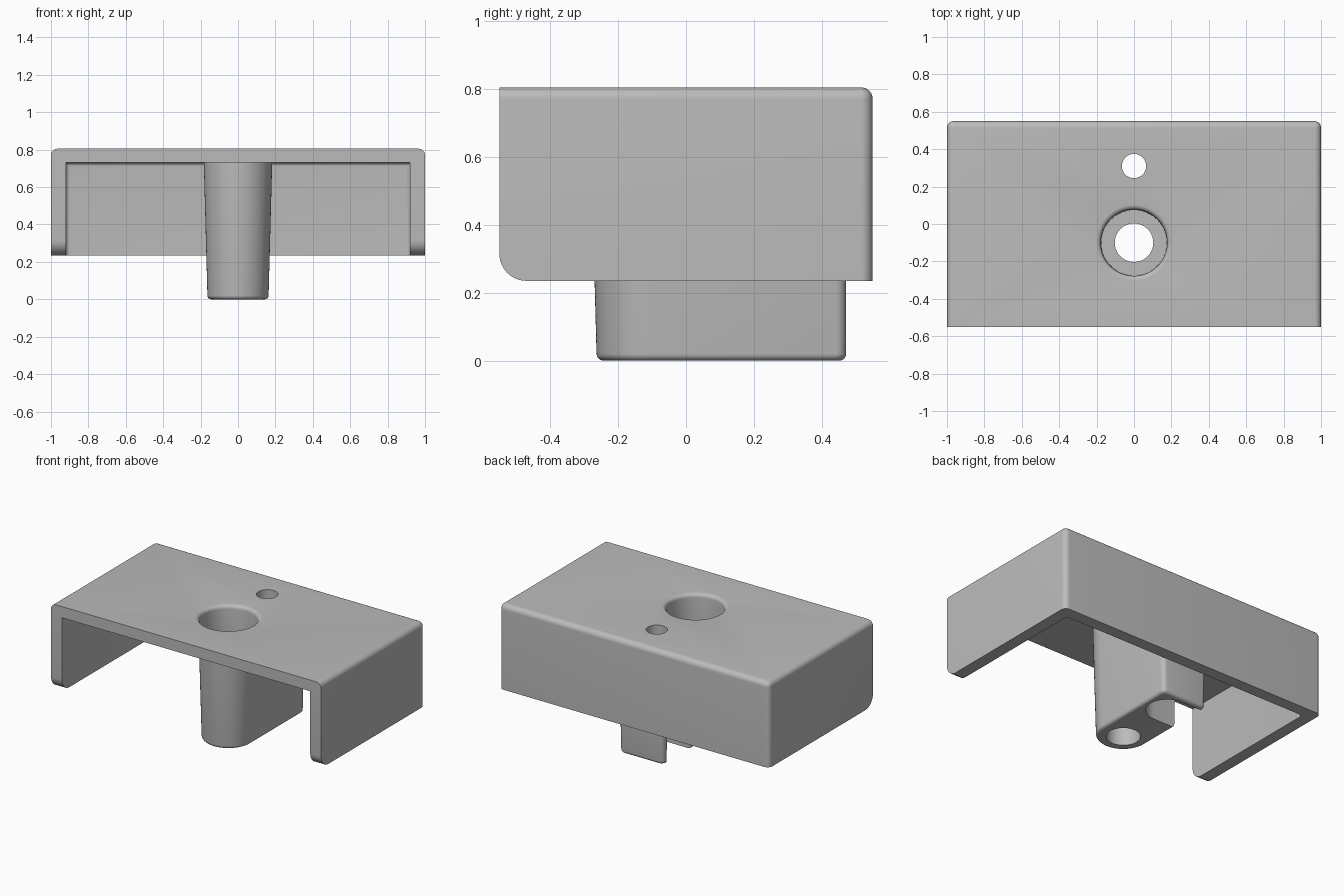
import bpy, bmesh, math
from mathutils import Vector

cube = bpy.data.objects.get("Cube")
if cube:
    bpy.data.objects.remove(cube, do_unlink=True)

grey = bpy.data.materials.new("plain_grey")
grey.use_nodes = True
grey.diffuse_color = (0.5, 0.5, 0.5, 1)
grey.node_tree.nodes["Principled BSDF"].inputs["Base Color"].default_value = (0.5, 0.5, 0.5, 1)


def finish(name, bm):
    bmesh.ops.recalc_face_normals(bm, faces=bm.faces)
    mesh = bpy.data.meshes.new(name)
    bm.to_mesh(mesh)
    bm.free()
    mesh.materials.append(grey)
    obj = bpy.data.objects.new(name, mesh)
    bpy.context.collection.objects.link(obj)
    return obj


def rounded_box(name, low, high, rules):
    """Box whose edges are rounded by (test on edge midpoint, radius) rules."""
    bm = bmesh.new()
    bmesh.ops.create_cube(bm, size=1)
    low, high = Vector(low), Vector(high)
    for v in bm.verts:
        v.co = Vector(l + (c + 0.5) * (h - l) for l, h, c in zip(low, high, v.co))
    mid, half = (low + high) / 2, (high - low) / 2
    for test, radius in rules:
        edges = []
        for e in bm.edges:
            c = (e.verts[0].co + e.verts[1].co) / 2 - mid
            if test(*(round(a / b, 1) for a, b in zip(c, half))):
                edges.append(e)
        bmesh.ops.bevel(bm, geom=edges, offset=radius, segments=8,
                        profile=0.5, affect='EDGES', clamp_overlap=True)
    return finish(name, bm)


def loft(name, rings):
    """Closed solid through rings with equal point counts."""
    bm = bmesh.new()
    loops = [[bm.verts.new(p) for p in ring] for ring in rings]
    n = len(loops[0])
    for a, b in zip(loops, loops[1:]):
        for i in range(n):
            j = (i + 1) % n
            bm.faces.new((a[i], a[j], b[j], b[i]))
    bm.faces.new(loops[0][::-1])
    bm.faces.new(loops[-1])
    return finish(name, bm)


def arc(cx, cy, r, start, end, steps):
    angles = [math.radians(start + (end - start) * i / steps) for i in range(steps + 1)]
    return [(cx + r * math.cos(a), cy + r * math.sin(a)) for a in angles]


def lathe(name, profile, y):
    return loft(name, [[(px, py, z) for px, py in arc(0, y, r, 0, 354, 59)] for r, z in profile])


def combine(target, tool, operation):
    mod = target.modifiers.new(operation.title(), 'BOOLEAN')
    mod.operation, mod.solver, mod.object = operation, 'EXACT', tool
    bpy.context.view_layer.objects.active = target
    bpy.ops.object.modifier_apply(modifier=mod.name)
    bpy.data.objects.remove(tool, do_unlink=True)


# Outer housing: soft top and back edges, larger radius at the lower front
housing = rounded_box("housing", (-1, -0.55, 0.235), (1, 0.55, 0.805), [
    (lambda x, y, z: y == -1 and z == -1, 0.08),
    (lambda x, y, z: (z == 1 and y > -0.9) or (abs(x) == 1 and y == 1), 0.035),
])

# Cavity open to the front and below, with soft inner back corners
cavity = rounded_box("cavity_cutter", (-0.92, -0.9, -0.3), (0.92, 0.47, 0.73), [
    (lambda x, y, z: y == 1 and z != -1, 0.02),
])
combine(housing, cavity, 'DIFFERENCE')


# Tapered central column: round front, straight sides, soft back corners
def column_ring(z, inset=0):
    w = 0.163 + 0.027 * z - inset
    back, r = 0.472 - inset, 0.03
    outline = arc(0, -0.1, w, 180, 360, 40)
    outline += arc(w - r, back - r, r, 0, 90, 6)
    outline += arc(-w + r, back - r, r, 90, 180, 6)
    return [(x, y, z) for x, y in outline]


fillet = 0.02
rings = []
for i in range(6):
    a = math.radians(90 * i / 5)
    rings.append(column_ring(fillet * (1 - math.cos(a)), fillet * (1 - math.sin(a))))
rings.append(column_ring(0.77))
combine(housing, loft("column", rings), 'UNION')

# Stepped bore with a rounded rim
rim = [(0.2025 - 0.025 * math.sin(math.radians(15 * i)),
        0.78 + 0.025 * math.cos(math.radians(15 * i))) for i in range(7)]
rim = [(r, z) for r, z in arc(0.2025, 0.78, 0.025, 90, 180, 6)]
bore = [(0.2025, 0.9)] + rim + [(0.175, 0.62), (0.103, 0.62), (0.103, -0.1)]
combine(housing, lathe("bore_cutter", bore, -0.1), 'DIFFERENCE')

# Round-ended slot in the column, open to one side and below
slot = arc(0, 0.31, 0.13, -90, 90, 24) + [(-0.3, 0.44), (-0.3, 0.18)]
combine(housing, loft("slot_cutter", [[(x, y, z) for x, y in slot] for z in (-0.1, 0.728)]),
        'DIFFERENCE')

# Small hole through the top
combine(housing, lathe("hole_cutter", [(0.065, 0.6), (0.065, 0.9)], 0.31), 'DIFFERENCE')

# Smooth shading with crisp edges
bpy.ops.object.select_all(action='DESELECT')
housing.select_set(True)
bpy.context.view_layer.objects.active = housing
bpy.ops.object.shade_smooth_by_angle(angle=math.radians(30))
